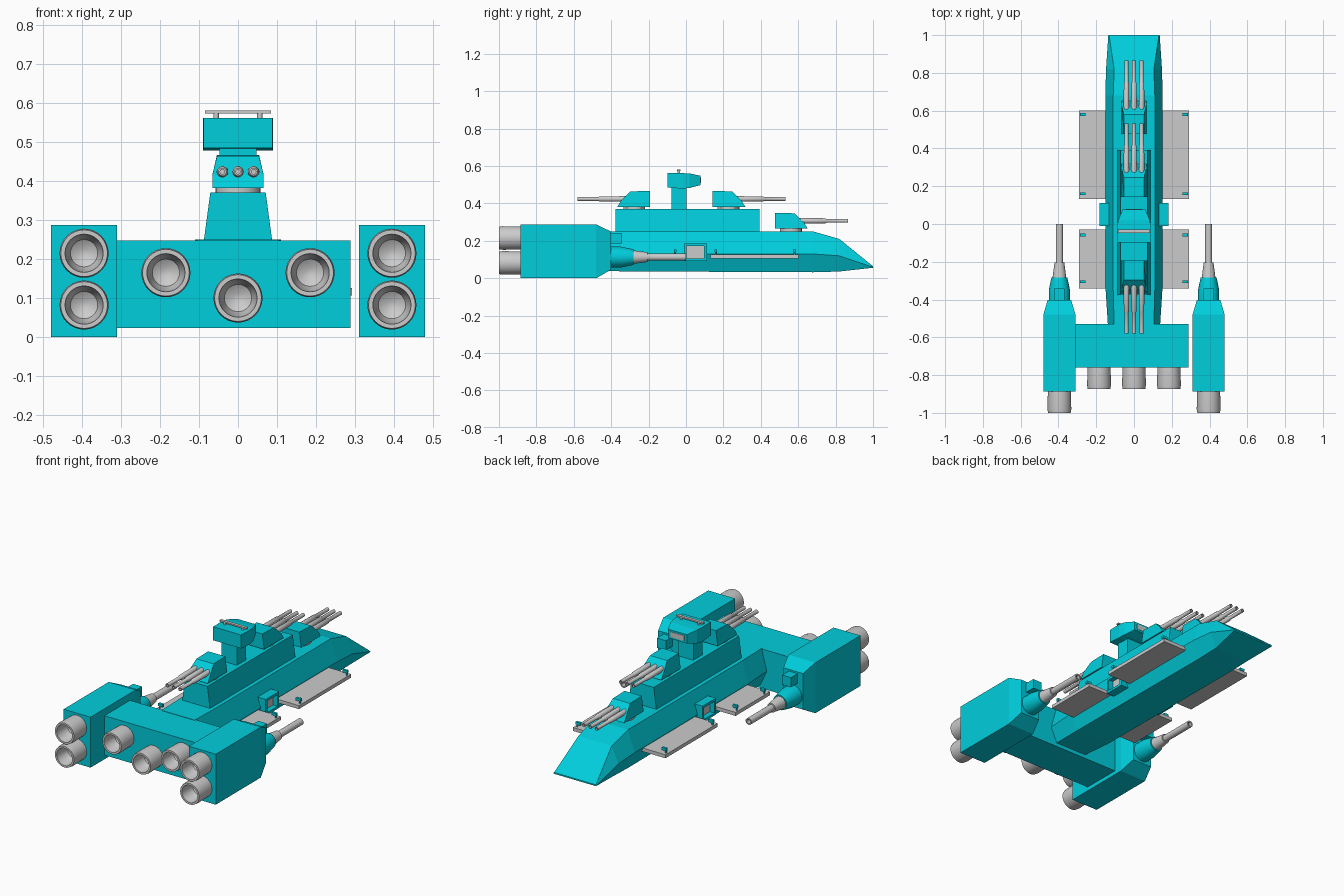
import bpy, bmesh, math
from mathutils import Matrix, Vector

if "Cube" in bpy.data.objects:
    bpy.data.objects.remove(bpy.data.objects["Cube"])

teal = bpy.data.materials.new("teal_paint")
teal.diffuse_color = (0.0, 0.62, 0.72, 1)
teal.use_nodes = True
teal.node_tree.nodes["Principled BSDF"].inputs["Base Color"].default_value = teal.diffuse_color


def finish(name, bm, painted, smooth=False):
    bmesh.ops.recalc_face_normals(bm, faces=bm.faces[:])
    me = bpy.data.meshes.new(name)
    bm.to_mesh(me)
    bm.free()
    ob = bpy.data.objects.new(name, me)
    bpy.context.collection.objects.link(ob)
    if painted:
        me.materials.append(teal)
    if smooth:
        bpy.ops.object.select_all(action='DESELECT')
        ob.select_set(True)
        bpy.context.view_layer.objects.active = ob
        bpy.ops.object.shade_smooth_by_angle(angle=math.radians(35))
    return ob


def loft(name, rings, painted=True, smooth=False):
    """Skin a list of equal-length point rings and cap the ends."""
    bm = bmesh.new()
    vs = [[bm.verts.new(p) for p in r] for r in rings]
    n = len(vs[0])
    for a, b in zip(vs, vs[1:]):
        for i in range(n):
            j = (i + 1) % n
            bm.faces.new((a[i], a[j], b[j], b[i]))
    bm.faces.new(vs[0])
    bm.faces.new(vs[-1])
    return finish(name, bm, painted, smooth)


def rect(y, x0, x1, z0, z1):
    return [(x0, y, z0), (x1, y, z0), (x1, y, z1), (x0, y, z1)]


def box(name, x0, x1, y0, y1, z0, z1, painted=True):
    return loft(name, [rect(y0, x0, x1, z0, z1), rect(y1, x0, x1, z0, z1)], painted)


def lathe_y(name, x, z, profile, painted=False, seg=24):
    """Revolve (y, radius) pairs about an axis along y."""
    rings = [[(x + r * math.cos(2 * math.pi * i / seg), y, z + r * math.sin(2 * math.pi * i / seg))
              for i in range(seg)] for y, r in profile]
    return loft(name, rings, painted, True)


def cyl_z(name, x, y, r, z0, z1, painted=True, seg=24):
    bm = bmesh.new()
    bmesh.ops.create_cone(bm, cap_ends=True, segments=seg, radius1=r, radius2=r, depth=z1 - z0,
                          matrix=Matrix.Translation((x, y, (z0 + z1) / 2)))
    return finish(name, bm, painted, True)


def engine(name, x, z, y_end, y_base):
    lathe_y(name, x, z, [(y_base, 0.061), (y_end + 0.02, 0.063), (y_end, 0.06), (y_end, 0.049),
                         (y_end + 0.05, 0.045), (y_end + 0.08, 0.035), (y_end + 0.095, 0.012)], seg=32)


# Main hull: hexagonal sections (y, top, middle, bottom half widths, z bottom, middle, top)
stations = [(-0.54, 0.105, 0.138, 0.10, 0.045, 0.13, 0.25), (-0.35, 0.11, 0.15, 0.11, 0.037, 0.13, 0.25),
            (0.68, 0.11, 0.152, 0.11, 0.032, 0.13, 0.25), (0.82, 0.105, 0.148, 0.11, 0.036, 0.12, 0.21),
            (1.0, 0.132, 0.136, 0.132, 0.056, 0.06, 0.064)]
loft("hull", [[(-t, y, zt), (-m, y, zm), (-b, y, zb), (b, y, zb), (m, y, zm), (t, y, zt)]
              for y, t, m, b, zb, zm, zt in stations])

# Raised deck with sloping sides
loft("upper_deck", [[(-0.088, y, 0.245), (0.088, y, 0.245), (0.071, y, 0.371), (-0.071, y, 0.371)]
                    for y in (-0.377, 0.392)])

# Bridge tower, head, window and aerial
box("bridge_tower", -0.048, 0.048, -0.078, 0.003, 0.365, 0.49)
loft("bridge_head", [rect(-0.098, -0.088, 0.088, 0.485, 0.562), rect(-0.02, -0.09, 0.09, 0.479, 0.562),
                     rect(0.02, -0.084, 0.084, 0.483, 0.56), rect(0.077, -0.06, 0.06, 0.498, 0.548)])
box("bridge_window", -0.043, 0.043, 0.06, 0.079, 0.508, 0.538, False)
box("aerial_bar", -0.085, 0.085, -0.047, -0.03, 0.573, 0.581, False)
for s in (-1, 1):
    cyl_z("aerial_post", s * 0.056, -0.038, 0.007, 0.558, 0.575, False, 12)


# Triple gun turrets: y of the back wall, deck height, firing direction
def turret(y, z, d):
    prof = [(0, 0.012), (0.175, 0.012), (0.155, 0.045), (0.105, 0.094), (0.0, 0.097)]
    loft("turret_house", [[(x * (0.82 if h > 0.06 else 1), y + d * a, z + h) for a, h in prof]
                          for x in (-0.066, 0.066)])
    cyl_z("turret_ring", 0, y + d * 0.085, 0.058, z - 0.005, z + 0.014, False)
    for x in (-0.04, 0, 0.04):
        lathe_y("gun_barrel", x, z + 0.054, [(y + d * a, r) for a, r in (
            (0.13, 0.015), (0.27, 0.014), (0.275, 0.0105), (0.389, 0.0105), (0.389, 0.006), (0.36, 0.006))], seg=14)


turret(0.142, 0.37, 1)
turret(-0.192, 0.37, -1)
turret(0.476, 0.253, 1)

# Rear engine block, joined to the left nacelle only
box("engine_block", -0.315, 0.289, -0.76, -0.53, 0.023, 0.248)
for x, z in ((-0.185, 0.165), (0, 0.1), (0.185, 0.165)):
    engine("block_engine", x, z, -0.873, -0.755)

for s in (-1, 1):
    # Side nacelle with engines
    c = s * 0.395
    loft("nacelle", [rect(y, c - w, c + w, z0, z1) for y, w, z0, z1 in (
        (-0.886, 0.085, 0, 0.288), (-0.48, 0.085, 0, 0.288), (-0.402, 0.062, 0.045, 0.25))])
    for z in (0.215, 0.082):
        engine("nacelle_engine", c, z, -1.0, -0.88)
    # Nacelle cannon
    lathe_y("cannon_mount", c, 0.113, [(-0.41, 0.056), (-0.35, 0.056), (-0.282, 0.042)], True)
    lathe_y("cannon_barrel", c, 0.113, [(-0.29, 0.037), (-0.205, 0.026), (-0.205, 0.019), (0.0, 0.019),
                                        (0.0, 0.012), (-0.04, 0.012)])
    box("nacelle_sensor", c - 0.028, c + 0.028, -0.42, -0.342, 0.185, 0.24)
    # Landing plates with corner lamps
    for y0, y1, lamps in ((0.132, 0.602, (0.16, 0.58)), (-0.342, -0.03, (-0.305, -0.058))):
        box("landing_plate", *sorted((s * 0.12, s * 0.292)), y0, y1, 0.106, 0.126, False)
        for y in lamps:
            cyl_z("lamp_post", s * 0.28, y, 0.005, 0.124, 0.148, True, 10)
            box("lamp_head", *sorted((s * 0.257, s * 0.286)), y - 0.007, y + 0.007, 0.139, 0.154)
    # Hangar frame between the plates, with grey lining
    for y0, y1, z0, z1 in ((-0.01, 0.004, 0.092, 0.186), (0.097, 0.111, 0.092, 0.186),
                           (0.0, 0.1, 0.092, 0.106), (0.0, 0.1, 0.172, 0.186)):
        box("hangar_frame", *sorted((s * 0.12, s * 0.182)), y0, y1, z0, z1)
    box("hangar_back", *sorted((s * 0.12, s * 0.153)), 0.0, 0.1, 0.1, 0.175, False)
